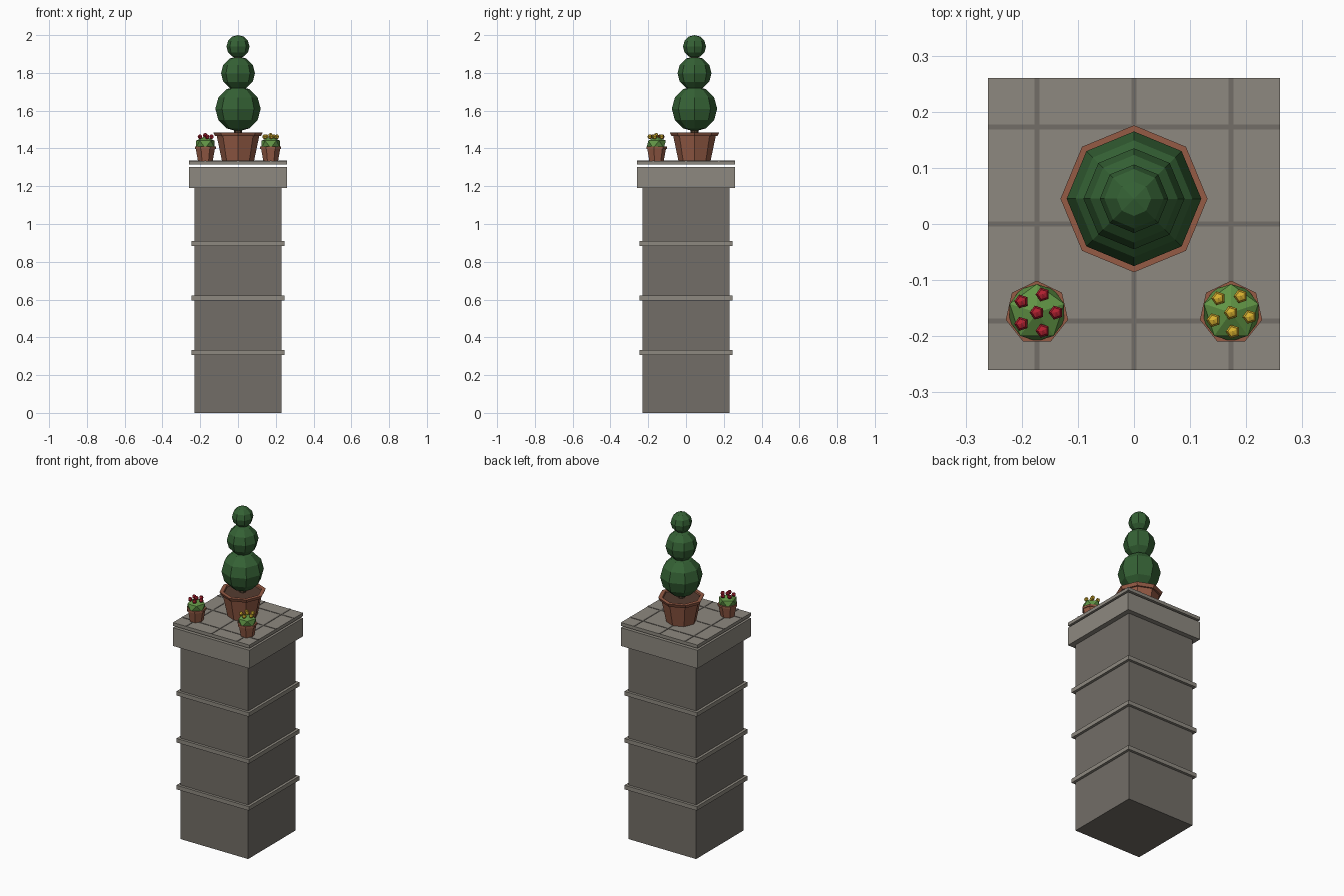
import bpy, bmesh, math
from mathutils import Matrix

if "Cube" in bpy.data.objects:
    bpy.data.objects.remove(bpy.data.objects["Cube"])


def material(name, rgb):
    m = bpy.data.materials.new(name)
    m.diffuse_color = (*rgb, 1)
    m.use_nodes = True
    m.node_tree.nodes["Principled BSDF"].inputs["Base Color"].default_value = m.diffuse_color
    return m


STONE = material("stone", (0.17, 0.155, 0.135))
TRIM = material("trim_stone", (0.27, 0.25, 0.215))
CLAY = material("terracotta", (0.30, 0.105, 0.06))
SOIL = material("soil", (0.09, 0.045, 0.03))
HEDGE = material("hedge", (0.035, 0.12, 0.035))
LEAF = material("leaves", (0.12, 0.30, 0.06))
RED = material("red_petals", (0.45, 0.015, 0.03))
YELLOW = material("yellow_petals", (0.70, 0.45, 0.03))
BARK = material("bark", (0.07, 0.045, 0.025))


def finish(bm, name, mat):
    bmesh.ops.recalc_face_normals(bm, faces=bm.faces)
    mesh = bpy.data.meshes.new(name)
    bm.to_mesh(mesh)
    bm.free()
    mesh.materials.append(mat)
    ob = bpy.data.objects.new(name, mesh)
    bpy.context.collection.objects.link(ob)
    return ob


def box(name, sx, sy, z0, z1, mat, x=0, y=0):
    bm = bmesh.new()
    bmesh.ops.create_cube(bm, size=1, matrix=Matrix.Translation((x, y, (z0 + z1) / 2))
                          @ Matrix.Diagonal((sx, sy, z1 - z0, 1)))
    return finish(bm, name, mat)


def lathe(name, profile, sides, x, y, mat):
    """Closed faceted solid from (radius, z) points, one corner facing +y."""
    bm = bmesh.new()
    rings = []
    for r, z in profile:
        angles = [math.pi / 2 + math.tau * i / sides for i in range(sides)]
        rings.append([bm.verts.new((x + r * math.cos(a), y + r * math.sin(a), z)) for a in angles])
    for lo, hi in zip(rings, rings[1:]):
        for i in range(sides):
            j = (i + 1) % sides
            bm.faces.new((lo[i], lo[j], hi[j], hi[i]))
    bm.faces.new(rings[0])
    bm.faces.new(rings[-1])
    return finish(bm, name, mat)


def ball(name, segs, rings, r, loc, mat, turn=0):
    bm = bmesh.new()
    bmesh.ops.create_uvsphere(bm, u_segments=segs, v_segments=rings, radius=r,
                              matrix=Matrix.Translation(loc) @ Matrix.Rotation(turn, 4, 'Z'))
    return finish(bm, name, mat)


# Column with three bands and a cap
box("column", 0.46, 0.46, 0, 1.19, STONE)
for i, z in enumerate((0.32, 0.608, 0.897)):
    box(f"band_{i + 1}", 0.492, 0.492, z - 0.0125, z + 0.0125, TRIM)
box("cap", 0.52, 0.52, 1.19, 1.302, TRIM)

# Paved top slab, raised above the cap, with joint strips
box("paving_slab", 0.52, 0.52, 1.314, 1.334, TRIM)
for i in (-1, 0, 1):
    box(f"joint_along_y_{i + 2}", 0.009, 0.52, 1.326, 1.336, STONE, x=i * 0.173)
    box(f"joint_along_x_{i + 2}", 0.52, 0.009, 1.326, 1.336, STONE, y=i * 0.173)

# Large pot and three-ball topiary
PY = 0.045
lathe("large_pot", [(0.085, 1.334), (0.113, 1.468)], 8, 0, PY, CLAY)
lathe("large_pot_rim", [(0.122, 1.465), (0.131, 1.485), (0.108, 1.485), (0.105, 1.475)],
      8, 0, PY, CLAY)
lathe("large_pot_soil", [(0.104, 1.47), (0.104, 1.478)], 8, 0, PY, SOIL)
lathe("topiary_trunk", [(0.02, 1.475), (0.02, 1.9)], 8, 0, PY, BARK)
for i, (r, z) in enumerate(((0.12, 1.61), (0.09, 1.798), (0.061, 1.939))):
    ball(f"topiary_ball_{i + 1}", 8, 6, r, (0, PY, z), HEDGE)

# Two small flower pots
FY = -0.158
for side, x, petals, spin in (("left", -0.173, RED, 0), ("right", 0.173, YELLOW, -0.22)):
    lathe(f"{side}_small_pot", [(0.040, 1.334), (0.052, 1.398), (0.057, 1.398), (0.057, 1.41)],
          7, x, FY, CLAY)
    bm = bmesh.new()
    bmesh.ops.create_icosphere(bm, subdivisions=1, radius=0.057,
                               matrix=Matrix.Translation((x, FY, 1.422))
                               @ Matrix.Diagonal((1, 1, 0.75, 1))
                               @ Matrix.Rotation(math.pi / 2, 4, 'Z'))
    finish(bm, f"{side}_foliage", LEAF)
    ball(f"{side}_flower_centre", 5, 4, 0.013, (x, FY, 1.469), petals, math.pi / 2)
    for k in range(5):
        a = spin + math.tau * k / 5
        ball(f"{side}_flower_{k + 1}", 5, 4, 0.013,
             (x + 0.034 * math.cos(a), FY + 0.034 * math.sin(a), 1.462), petals, math.pi / 2)
